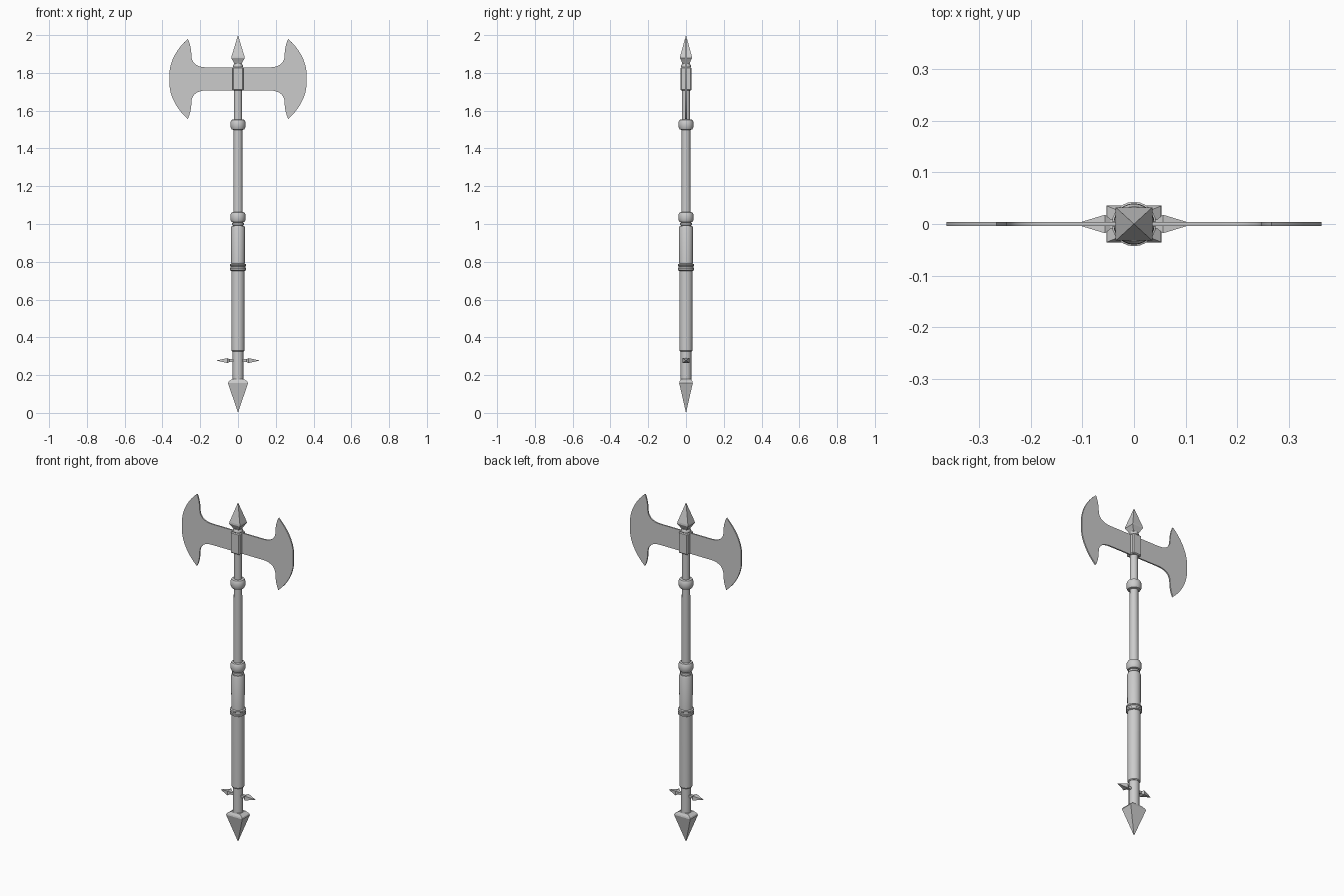
import bpy, bmesh, math

if "Cube" in bpy.data.objects:
    bpy.data.objects.remove(bpy.data.objects["Cube"])


def finish(name, bm, smooth=False):
    bmesh.ops.recalc_face_normals(bm, faces=bm.faces)
    me = bpy.data.meshes.new(name)
    bm.to_mesh(me)
    bm.free()
    ob = bpy.data.objects.new(name, me)
    bpy.context.collection.objects.link(ob)
    if smooth:
        bpy.ops.object.select_all(action='DESELECT')
        ob.select_set(True)
        bpy.context.view_layer.objects.active = ob
        bpy.ops.object.shade_smooth_by_angle(angle=math.radians(35))
    return ob


def skin(bm, rings):
    """Bridge successive rings of points; cap both ends."""
    rows = [[bm.verts.new(p) for p in r] for r in rings]
    n = len(rows[0])
    for a, b in zip(rows, rows[1:]):
        for i in range(n):
            j = (i + 1) % n
            bm.faces.new((a[i], a[j], b[j], b[i]))
    bm.faces.new(rows[0][::-1])
    bm.faces.new(rows[-1])
    bmesh.ops.remove_doubles(bm, verts=bm.verts, dist=1e-5)


def lathe(name, profile, sides=24):
    bm = bmesh.new()
    angles = [2 * math.pi * i / sides for i in range(sides)]
    skin(bm, [[(r * math.cos(a), r * math.sin(a), z) for a in angles]
              for r, z in profile])
    return finish(name, bm, True)


def square_loft(name, levels, along_x=0):
    """Four-sided sections (half a, half b, height), upright or pointing to +-x."""
    bm = bmesh.new()
    rings = []
    for a, b, h in levels:
        q = [(-a, -b), (a, -b), (a, b), (-a, b)]
        rings.append([(along_x * h, v, 0.277 + u) if along_x else (u, v, h)
                      for u, v in q])
    skin(bm, rings)
    return finish(name, bm)


E = 0.00002

# shafts and grip
lathe("lower_shaft", [(0.028, 0.165), (0.028, 0.34)])
lathe("grip", [(0.030, 0.325), (0.034, 0.33), (0.0355, 0.76), (0.037, 0.98), (0.033, 0.99)])
lathe("grip_band", [(0.035, 0.752), (0.043, 0.756), (0.043, 0.764), (0.040, 0.767),
                    (0.040, 0.776), (0.043, 0.779), (0.043, 0.786), (0.035, 0.79)])
lathe("upper_shaft", [(0.028, 0.98), (0.025, 1.0), (0.025, 1.06),
                      (0.022, 1.6), (0.022, 1.85)])

# rounded collars
for name, z in (("lower_collar", 1.036), ("upper_collar", 1.526)):
    lathe(name, [(0.024, z - 0.028), (0.034, z - 0.025), (0.039, z - 0.015), (0.040, z),
                 (0.039, z + 0.015), (0.034, z + 0.025), (0.024, z + 0.028)])
lathe("grip_top_ring", [(0.024, 0.992), (0.031, 0.994), (0.031, 1.004), (0.024, 1.008)])

# pointed ends
square_loft("pommel_spike", [(E, E, 0.0), (0.053, 0.036, 0.158),
                             (0.050, 0.034, 0.166), (0.030, 0.026, 0.18)])
square_loft("top_spike", [(0.016, 0.016, 1.845), (0.026, 0.024, 1.862),
                          (0.036, 0.032, 1.878), (0.034, 0.031, 1.888), (E, E, 2.0)])
lathe("neck_ring", [(0.022, 1.828), (0.026, 1.832), (0.026, 1.84), (0.022, 1.846)])

# small side spikes
for side, s in (("right", 1), ("left", -1)):
    square_loft(side + "_side_spike", [(0.007, 0.009, 0.02), (0.007, 0.009, 0.045),
                                       (0.013, 0.018, 0.056), (E, E, 0.115)], s)

# socket block
bm = bmesh.new()
bmesh.ops.create_cube(bm, size=1)
for v in bm.verts:
    v.co.x *= 0.058
    v.co.y *= 0.058
    v.co.z = v.co.z * 0.124 + 1.768
bmesh.ops.bevel(bm, geom=bm.edges[:], offset=0.005, segments=1, affect='EDGES')
finish("socket", bm)

# double blade: quarter outline mirrored both ways
def bez(p0, p1, p2, p3, n):
    out = []
    for i in range(n + 1):
        t = i / n
        w = ((1-t)**3, 3*t*(1-t)**2, 3*t*t*(1-t), t**3)
        out.append(tuple(sum(k * p[c] for k, p in zip(w, (p0, p1, p2, p3)))
                         for c in (0, 1)))
    return out

quarter = bez((0.165, 0.061), (0.225, 0.061), (0.25, 0.09), (0.247, 0.135), 8)
quarter += bez((0.247, 0.135), (0.249, 0.165), (0.255, 0.19), (0.266, 0.212), 4)[1:]
quarter += bez((0.266, 0.212), (0.32, 0.165), (0.361, 0.095), (0.363, 0.03), 8)[1:]
half = quarter + [(x, -z) for x, z in quarter[::-1]]
outline = half + [(-x, -z) for x, z in half]
bm = bmesh.new()
face = bm.faces.new([bm.verts.new((x, -0.004, 1.768 + z)) for x, z in outline])
ext = bmesh.ops.extrude_face_region(bm, geom=[face])
for v in ext["geom"]:
    if isinstance(v, bmesh.types.BMVert):
        v.co.y = 0.004
finish("double_blade", bm, True)
